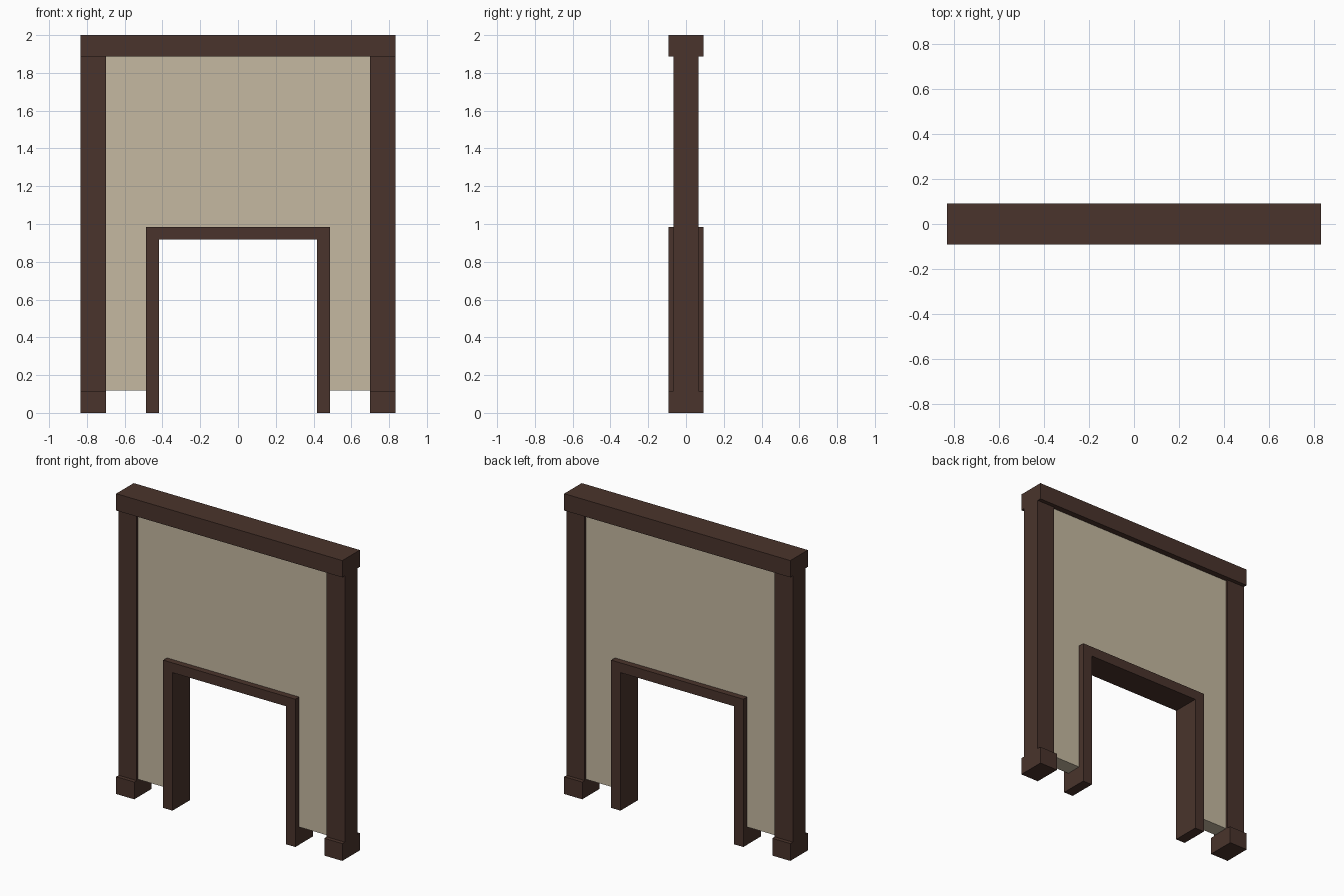
import bpy, bmesh

if "Cube" in bpy.data.objects:
    bpy.data.objects.remove(bpy.data.objects["Cube"])


def material(name, rgb):
    m = bpy.data.materials.new(name)
    m.diffuse_color = (*rgb, 1)
    m.use_nodes = True
    m.node_tree.nodes["Principled BSDF"].inputs["Base Color"].default_value = m.diffuse_color
    return m


WOOD = material("dark_wood", (0.068, 0.034, 0.025))
PLASTER = material("plaster", (0.558, 0.485, 0.356))


def extruded(name, outline, depth, mat):
    """Extrude an (x, z) outline symmetrically along y."""
    bm = bmesh.new()
    face = bm.faces.new([bm.verts.new((x, -depth, z)) for x, z in outline])
    ext = bmesh.ops.extrude_face_region(bm, geom=[face])
    moved = [v for v in ext["geom"] if isinstance(v, bmesh.types.BMVert)]
    bmesh.ops.translate(bm, verts=moved, vec=(0, 2 * depth, 0))
    bmesh.ops.recalc_face_normals(bm, faces=bm.faces)
    mesh = bpy.data.meshes.new(name)
    bm.to_mesh(mesh)
    bm.free()
    mesh.materials.append(mat)
    ob = bpy.data.objects.new(name, mesh)
    bpy.context.collection.objects.link(ob)
    return ob


def block(name, x0, x1, z0, z1, depth):
    return extruded(name, [(x0, z0), (x1, z0), (x1, z1), (x0, z1)], depth, WOOD)


def arch(outer, inner, bottom, top, inner_top):
    """Outline of an upside-down U."""
    return [(-outer, bottom), (-outer, top), (outer, top), (outer, bottom),
            (inner, bottom), (inner, inner_top), (-inner, inner_top), (-inner, bottom)]


# Top beam
block("top_beam", -0.833, 0.833, 1.888, 2.0, 0.092)

# Side posts on deeper feet
for side, s in (("left", -1), ("right", 1)):
    x0, x1 = sorted((s * 0.70, s * 0.833))
    block(side + "_post", x0, x1, 0.115, 1.888, 0.066)
    block(side + "_foot", x0, x1, 0.0, 0.115, 0.092)

# Wall panel around the doorway, raised off the floor
extruded("wall_panel", arch(0.70, 0.487, 0.118, 1.888, 0.984), 0.052, PLASTER)

# Door frame
extruded("door_frame", arch(0.487, 0.418, 0.0, 0.984, 0.919), 0.092, WOOD)
